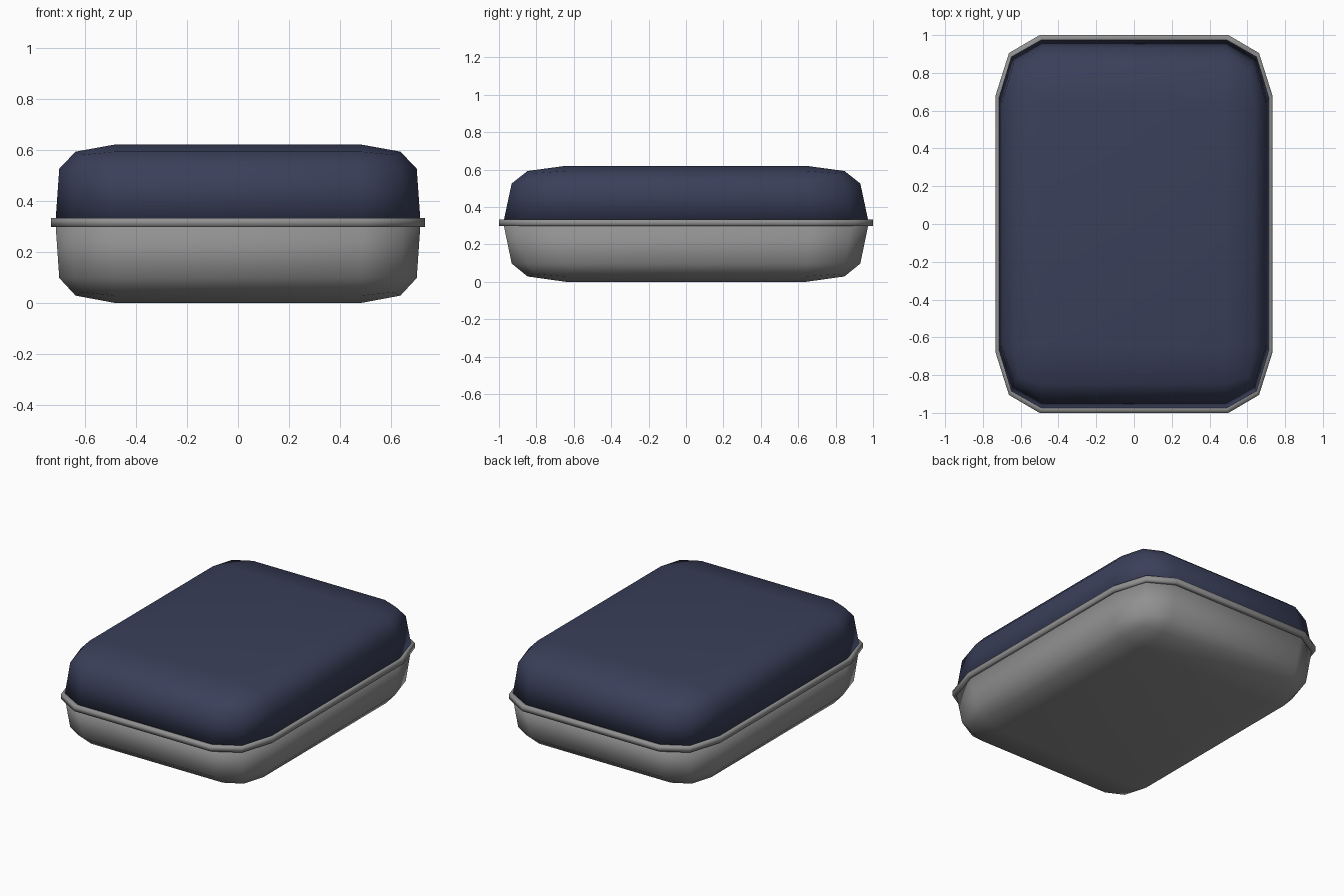
import bpy, bmesh, math
from mathutils import Vector

if "Cube" in bpy.data.objects:
    bpy.data.objects.remove(bpy.data.objects["Cube"])

SEAM = 0.315   # height where lid and base meet


def material(name, rgb):
    mat = bpy.data.materials.new(name)
    mat.diffuse_color = (*rgb, 1)
    mat.use_nodes = True
    mat.node_tree.nodes["Principled BSDF"].inputs["Base Color"].default_value = mat.diffuse_color
    return mat


def finish(bm, name, mat):
    bmesh.ops.recalc_face_normals(bm, faces=bm.faces)
    for f in bm.faces:
        f.smooth = True
    me = bpy.data.meshes.new(name)
    bm.to_mesh(me)
    bm.free()
    me.materials.append(mat)
    ob = bpy.data.objects.new(name, me)
    bpy.context.collection.objects.link(ob)
    return ob


def half_shell(name, side, depth, mat):
    # rounded box cut in half, walls tapering away from the seam
    bm = bmesh.new()
    bmesh.ops.create_cube(bm, size=2)
    bmesh.ops.bevel(bm, geom=bm.edges[:], offset=0.31, segments=2,
                    profile=0.5, affect='EDGES')
    bmesh.ops.bisect_plane(bm, geom=bm.verts[:] + bm.edges[:] + bm.faces[:],
                           plane_co=(0, 0, 0), plane_no=(0, 0, side),
                           clear_inner=True)
    bmesh.ops.contextual_create(bm, geom=[e for e in bm.edges if e.is_boundary])
    for v in bm.verts:
        far = abs(v.co.z) > 0.1
        sx, sy = (0.70, 0.932) if far else (0.715, 0.977)
        v.co = Vector((v.co.x * sx, v.co.y * sy, SEAM + v.co.z * depth))
    return finish(bm, name, mat)


blue = material("lid_blue", (0.042, 0.050, 0.102))
grey = material("body_grey", (0.28, 0.28, 0.28))

# lower half and lid
half_shell("base", -1, SEAM, grey)
half_shell("lid", 1, 0.62 - SEAM, blue)

# rim band around the seam
quarter = [(0.733, 0.68), (0.662, 0.905), (0.50, 1.0)]
outline = (quarter + [(-x, y) for x, y in reversed(quarter)]
           + [(-x, -y) for x, y in quarter]
           + [(x, -y) for x, y in reversed(quarter)])
section = [(0.965, 0.298), (1.0, 0.298), (1.0, 0.333), (0.965, 0.333)]
bm = bmesh.new()
rings = [[bm.verts.new((x * s, y * s, z)) for s, z in section]
         for x, y in outline]
for i, a in enumerate(rings):
    b = rings[(i + 1) % len(rings)]
    for j in range(4):
        k = (j + 1) % 4
        bm.faces.new((a[j], b[j], b[k], a[k]))
finish(bm, "rim", grey)
